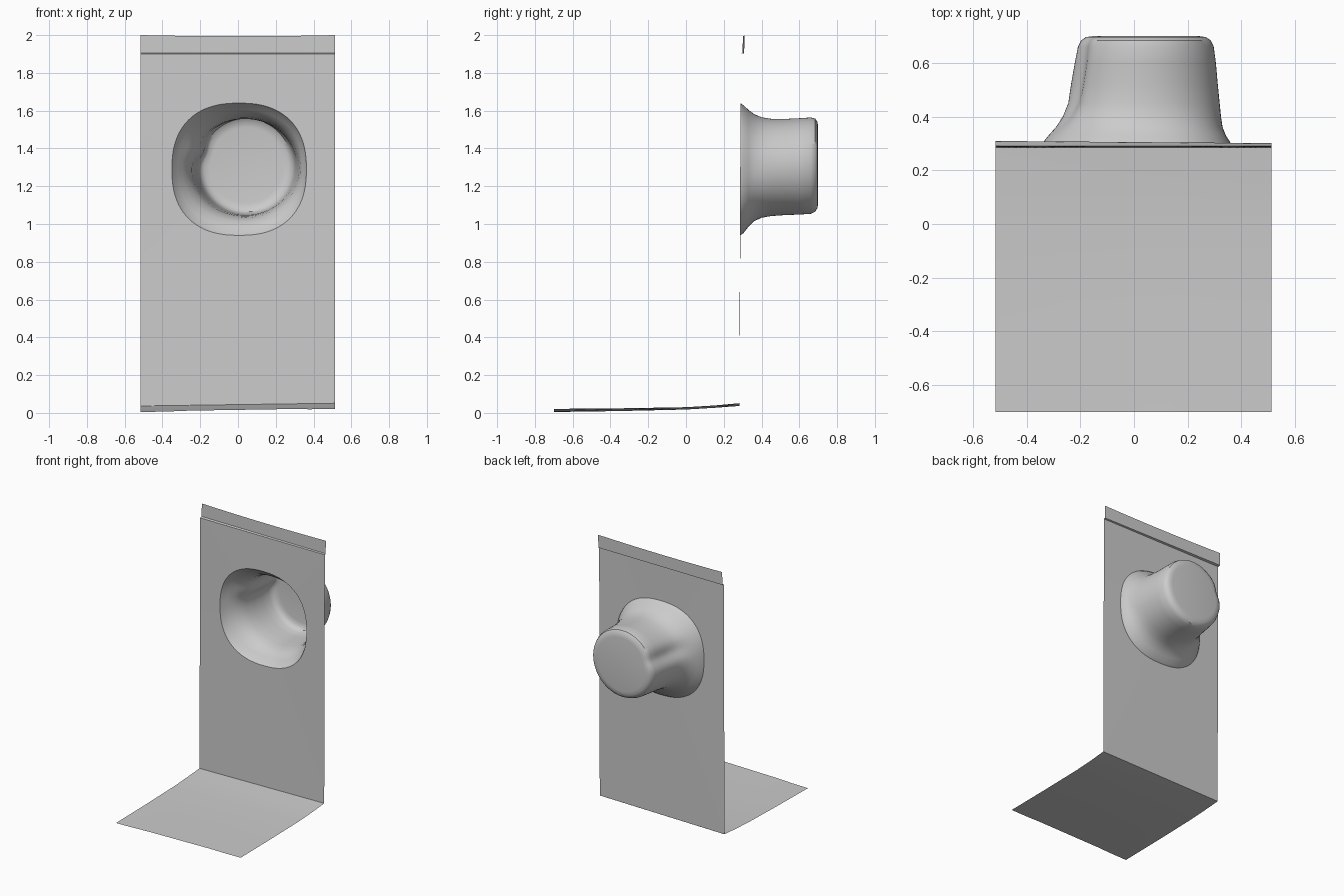
import bpy, bmesh
from math import sin, cos, pi, exp, atan2, copysign

if "Cube" in bpy.data.objects:
    bpy.data.objects.remove(bpy.data.objects["Cube"])

N = 96
XL, XR, ZT = -0.515, 0.513, 1.90


def zbase(x):
    # bottom crease rises slightly to the right
    return 0.044 + 0.014 * x


def finish(bm, name, angle=0.6):
    me = bpy.data.meshes.new(name)
    bm.to_mesh(me)
    bm.free()
    ob = bpy.data.objects.new(name, me)
    bpy.context.collection.objects.link(ob)
    bpy.ops.object.select_all(action='DESELECT')
    ob.select_set(True)
    bpy.context.view_layer.objects.active = ob
    bpy.ops.object.shade_smooth_by_angle(angle=angle)
    return ob


def bridge(bm, a, b):
    for i in range(len(a)):
        j = (i + 1) % len(a)
        bm.faces.new((a[i], a[j], b[j], b[i]))


# Cup sections: y, x min, x max, z min, z max, squareness, dent
SECTIONS = [
    (0.288, -0.350, 0.362, 0.940, 1.640, 2.40, 0.00),
    (0.305, -0.338, 0.358, 0.952, 1.628, 2.40, 0.00),
    (0.330, -0.318, 0.342, 0.985, 1.605, 2.35, 0.00),
    (0.360, -0.292, 0.330, 1.015, 1.582, 2.25, 0.02),
    (0.400, -0.266, 0.324, 1.033, 1.565, 2.10, 0.05),
    (0.450, -0.246, 0.319, 1.042, 1.557, 2.05, 0.08),
    (0.520, -0.236, 0.312, 1.047, 1.556, 2.00, 0.10),
    (0.600, -0.222, 0.305, 1.050, 1.560, 2.00, 0.10),
    (0.660, -0.210, 0.297, 1.054, 1.564, 2.00, 0.08),
    (0.684, -0.198, 0.286, 1.065, 1.558, 2.00, 0.07),
    (0.696, -0.180, 0.268, 1.085, 1.540, 2.00, 0.06),
    (0.700, -0.150, 0.240, 1.112, 1.512, 2.00, 0.05),
]


def ring(bm, sec):
    y, x0, x1, z0, z1, p, dent = sec
    cx, cz, rx, rz = (x0 + x1) / 2, (z0 + z1) / 2, (x1 - x0) / 2, (z1 - z0) / 2
    out = []
    for i in range(N):
        a = 2 * pi * i / N
        c, s = cos(a), sin(a)
        k = (abs(c) ** p + abs(s) ** p) ** (-1 / p)
        k *= 1 - dent * exp(-((a - 2.8) / 0.22) ** 2)
        out.append(bm.verts.new((cx + rx * k * c, y, cz + rz * k * s)))
    return out


# Back panel with the cup pressed into it
bm = bmesh.new()
rings = [ring(bm, s) for s in SECTIONS]
cx, cz = 0.006, 1.29
border = []
for i in range(N):
    a = 2 * pi * i / N
    c, s = cos(a), sin(a)
    tx = ((XR if c > 0 else XL) - cx) / c if abs(c) > 1e-6 else 1e9
    tz = ((ZT if s > 0 else 0.044) - cz) / s if abs(s) > 1e-6 else 1e9
    t = min(tx, tz)
    border.append([cx + c * t, cz + s * t])
for corner in ((XL, 0.044), (XR, 0.044), (XL, ZT), (XR, ZT)):
    near = min(border, key=lambda b: (b[0] - corner[0]) ** 2 + (b[1] - corner[1]) ** 2)
    near[:] = corner
outer = []
for x, z in border:
    if z < 0.05:
        z = zbase(x)
    outer.append(bm.verts.new((x, 0.282 + 0.004 * z, z)))
bridge(bm, outer, rings[0])
for a, b in zip(rings, rings[1:]):
    bridge(bm, a, b)
bm.faces.new(rings[-1])
finish(bm, "back_panel_with_cup")


def sheet(name, xs, profile):
    # profile(x) gives the (y, z) points of the section at x
    bm = bmesh.new()
    rows = [[bm.verts.new((x, y, z)) for y, z in profile(x)] for x in xs]
    for r, q in zip(rows, rows[1:]):
        for i in range(len(r) - 1):
            bm.faces.new((r[i], q[i], q[i + 1], r[i + 1]))
    return finish(bm, name)


XS = [XL + (XR - XL) * i / 8 for i in range(9)]

# Floor sheet, gently curving up to the panel
sheet("floor", XS, lambda x: [
    (-0.70, 0.013 + 0.016 * x + (0.003 if abs(x) < 0.3 else 0)),
    (-0.35, 0.017 + 0.014 * x),
    (0.00, 0.024 + 0.012 * x),
    (0.15, 0.033 + 0.012 * x),
    (0.283, zbase(x))])

# Top lip, stepped back from the panel by a narrow ledge
sheet("top_lip", XS, lambda x: [
    (0.2896, ZT),
    (0.304 - 0.008 * x, ZT + 0.004),
    (0.305 - 0.008 * x, 2.0 - 0.006 * (1 - (x / 0.515) ** 2))])
